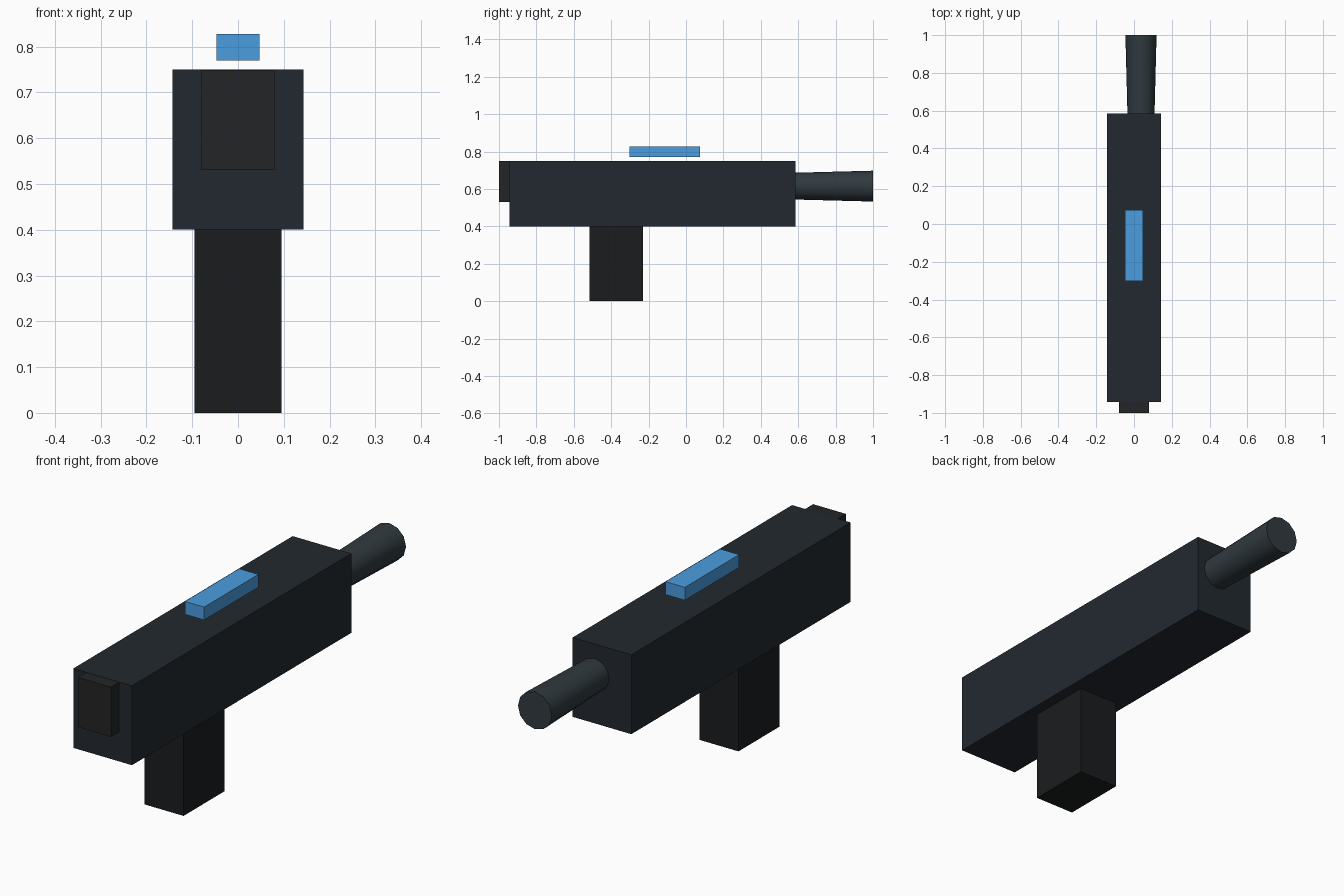
import bpy, math

if "Cube" in bpy.data.objects:
    bpy.data.objects.remove(bpy.data.objects["Cube"])


def paint(obj, name, rgb):
    mat = bpy.data.materials.get(name) or bpy.data.materials.new(name)
    mat.diffuse_color = (*rgb, 1)
    mat.use_nodes = True
    mat.node_tree.nodes["Principled BSDF"].inputs["Base Color"].default_value = mat.diffuse_color
    obj.data.materials.append(mat)


def box(name, x, y, z, mat, rgb):
    """Box from (min, max) pairs on each axis."""
    bpy.ops.mesh.primitive_cube_add(size=1, location=[(a + b) / 2 for a, b in (x, y, z)])
    obj = bpy.context.object
    obj.name = name
    obj.scale = [b - a for a, b in (x, y, z)]
    bpy.ops.object.transform_apply(location=False, rotation=False, scale=True)
    paint(obj, mat, rgb)
    return obj


# main body
box("body", (-0.143, 0.143), (-0.943, 0.585), (0.40, 0.75), "dark_steel", (0.016, 0.022, 0.029))
# grip under the body
box("grip", (-0.095, 0.095), (-0.515, -0.23), (0, 0.41), "black_rubber", (0.011, 0.012, 0.013))
# rear block, let into the body
box("rear_block", (-0.08, 0.08), (-1.0, -0.36), (0.53, 0.749), "charcoal", (0.017, 0.018, 0.019))
# blue strip hovering over the top
box("top_strip", (-0.047, 0.047), (-0.303, 0.075), (0.77, 0.827), "blue", (0.07, 0.34, 0.74))

# slightly flared barrel, offset to the right
y0, y1 = 0.54, 1.0
bpy.ops.mesh.primitive_cone_add(vertices=12, radius1=0.0825, radius2=0.0705, depth=y1 - y0,
                                location=(0.037, (y0 + y1) / 2, 0.615),
                                rotation=(math.pi / 2, 0, 0))
barrel = bpy.context.object
barrel.name = "barrel"
bpy.ops.object.transform_apply(location=False, rotation=True, scale=False)
bpy.ops.object.shade_smooth_by_angle(angle=math.radians(40))
paint(barrel, "grey_steel", (0.03, 0.042, 0.05))
